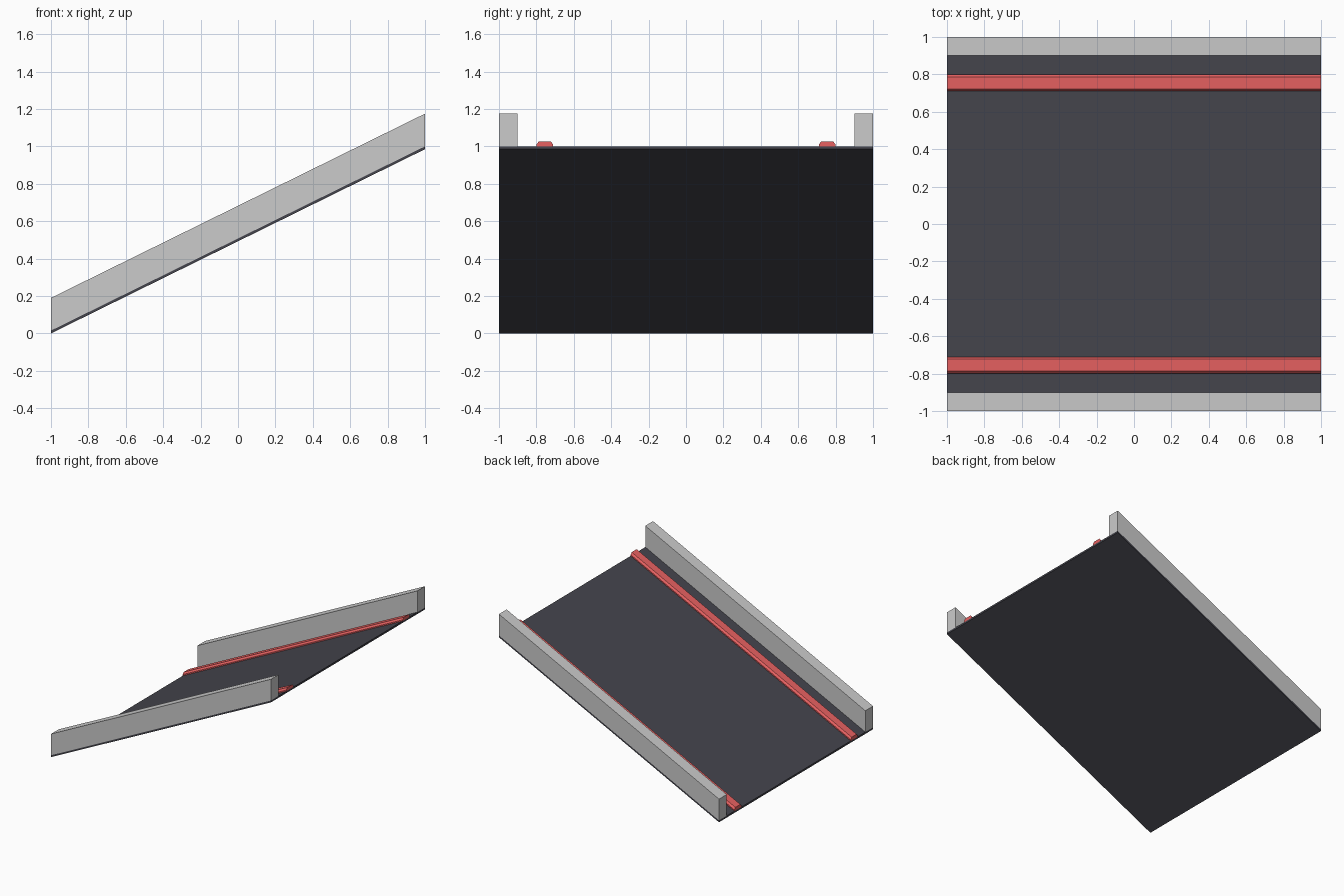
import bpy, bmesh

if "Cube" in bpy.data.objects:
    bpy.data.objects.remove(bpy.data.objects["Cube"])

RISE = 0.985  # height gained from the low end to the high end


def material(name, color):
    mat = bpy.data.materials.new(name)
    mat.diffuse_color = color
    mat.use_nodes = True
    mat.node_tree.nodes["Principled BSDF"].inputs["Base Color"].default_value = mat.diffuse_color
    return mat


def sloped_strip(name, profile, mat=None):
    """Sweep a (y, z) profile up the slope, with vertical end cuts."""
    bm = bmesh.new()
    face = bm.faces.new([bm.verts.new((-1, y, z)) for y, z in profile])
    ext = bmesh.ops.extrude_face_region(bm, geom=[face], use_keep_orig=True)
    verts = [g for g in ext["geom"] if isinstance(g, bmesh.types.BMVert)]
    bmesh.ops.translate(bm, verts=verts, vec=(2, 0, RISE))
    bmesh.ops.recalc_face_normals(bm, faces=bm.faces[:])
    mesh = bpy.data.meshes.new(name)
    bm.to_mesh(mesh)
    bm.free()
    obj = bpy.data.objects.new(name, mesh)
    bpy.context.collection.objects.link(obj)
    if mat:
        mesh.materials.append(mat)
    return obj


def box(y0, y1, z0, z1):
    return [(y0, z0), (y1, z0), (y1, z1), (y0, z1)]


dark = material("dark_deck", (0.06, 0.06, 0.075, 1))
red = material("red_stripe", (0.8, 0.12, 0.12, 1))

# Thin ramp deck
T = 0.015
sloped_strip("ramp_deck", box(-1, 1, 0, T), dark)

for side, s in (("left", 1), ("right", -1)):
    # Side wall standing on the deck
    sloped_strip(side + "_wall", box(s * 0.9, s * 1.0, T, 0.19))
    # Raised guide stripe with chamfered sides
    stripe = [(0.71, T), (0.80, T), (0.80, 0.025), (0.787, 0.041),
              (0.723, 0.041), (0.71, 0.025)]
    sloped_strip(side + "_stripe", [(s * y, z) for y, z in stripe], red)
